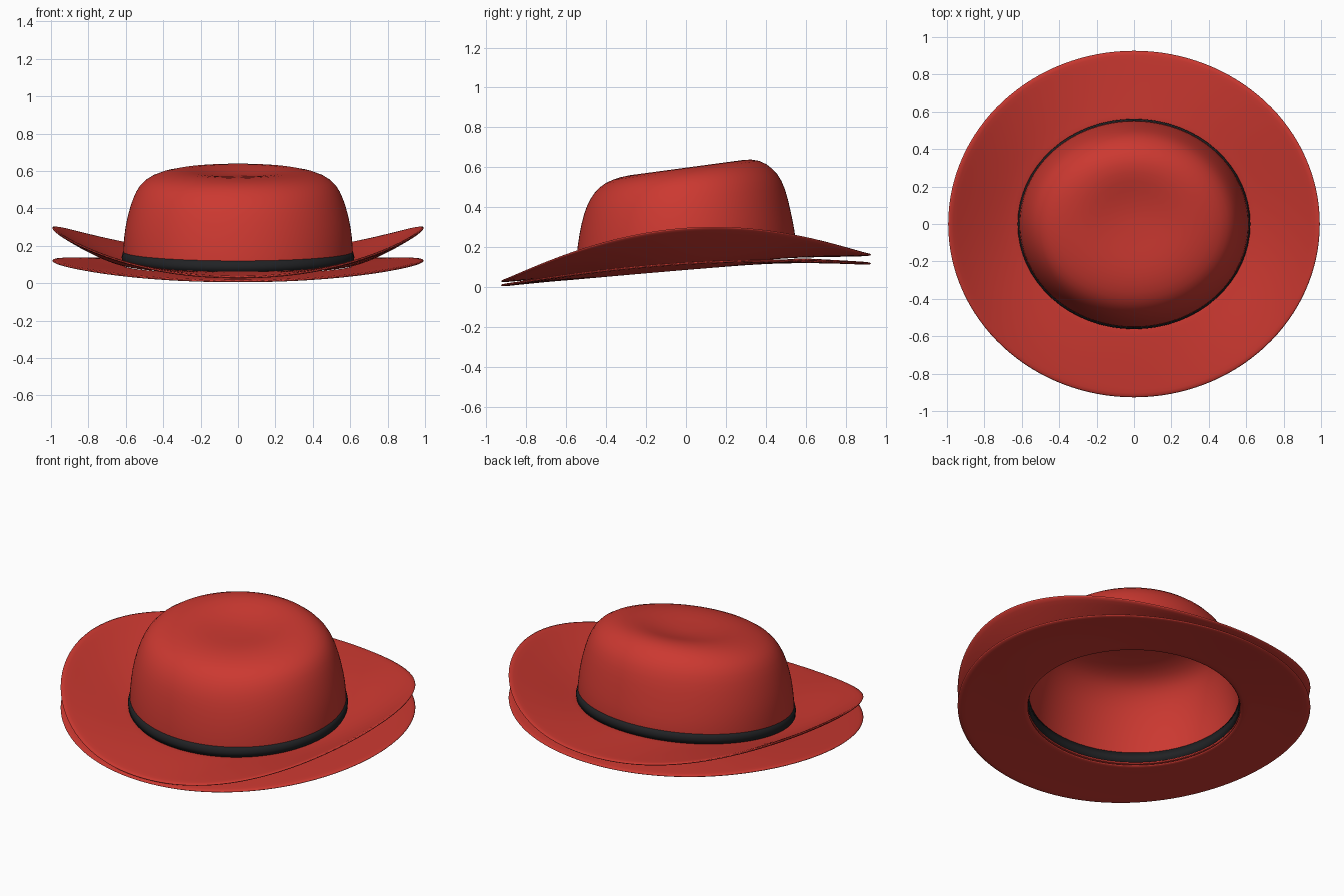
import bpy, bmesh
from math import sin, cos, pi

if "Cube" in bpy.data.objects:
    bpy.data.objects.remove(bpy.data.objects["Cube"])

SEG = 64


def material(name, col):
    m = bpy.data.materials.new(name)
    m.diffuse_color = col
    m.use_nodes = True
    m.node_tree.nodes["Principled BSDF"].inputs["Base Color"].default_value = m.diffuse_color
    return m


RED = material("red_felt", (0.6, 0.04, 0.03, 1))
BLACK = material("black_ribbon", (0.015, 0.016, 0.018, 1))


def loft(name, rings, mat, cap=False, closed=False, thick=0.0, subdiv=1):
    """Bridge elliptical rings (rx, ry, height function of y) into a surface."""
    bm = bmesh.new()
    loops = []
    for rx, ry, zf in rings:
        pts = [(rx * cos(2 * pi * i / SEG), ry * sin(2 * pi * i / SEG)) for i in range(SEG)]
        loops.append([bm.verts.new((x, y, zf(y))) for x, y in pts])
    pairs = list(zip(loops, loops[1:]))
    if closed:
        pairs.append((loops[-1], loops[0]))
    for a, b in pairs:
        for i in range(SEG):
            j = (i + 1) % SEG
            bm.faces.new((a[i], a[j], b[j], b[i]))
    if cap:
        bm.faces.new(loops[-1])
    bmesh.ops.recalc_face_normals(bm, faces=bm.faces)
    me = bpy.data.meshes.new(name)
    bm.to_mesh(me)
    bm.free()
    me.materials.append(mat)
    ob = bpy.data.objects.new(name, me)
    bpy.context.collection.objects.link(ob)
    if thick:
        s = ob.modifiers.new("thickness", 'SOLIDIFY')
        s.thickness, s.offset = thick, 0
    if subdiv:
        ob.modifiers.new("smooth", 'SUBSURF').levels = subdiv
        ob.modifiers["smooth"].render_levels = subdiv
    for p in me.polygons:
        p.use_smooth = True
    return ob


def tilted(z, slope):
    return lambda y: z + slope * y


# Crown: rounded walls, sloping dented top (rx, ry, height, slope)
crown = [(.612, .55, .10, .10), (.609, .546, .20, .09), (.600, .53, .30, .06),
         (.573, .506, .41, .07), (.543, .477, .488, .10), (.503, .433, .545, .105),
         (.42, .37, .585, .135), (.30, .28, .598, .14), (.19, .18, .583, .10),
         (.10, .09, .572, .08), (.02, .02, .570, .05)]
loft("crown", [(a, b, tilted(z, s)) for a, b, z, s in crown], RED, cap=True, thick=.01)

# Ribbon band around the crown base
band = [(.62, .56, .112), (.622, .562, .14), (.615, .555, .169),
        (.60, .54, .169), (.60, .54, .112)]
loft("hat_band", [(a, b, tilted(z, .09)) for a, b, z in band], BLACK, closed=True, subdiv=0)


def brim(name, inner, outer_ends, lift, power):
    """Ring sheet from the crown base out to a rim raised at the sides."""
    z0, z1 = outer_ends
    rings = []
    for k in range(9):
        t = k / 8
        rx, ry = .605 + (.997 - .605) * t, .545 + (.93 - .545) * t

        def height(y, t=t, ry=ry):
            u = y / ry
            zin = inner[0] + inner[1] * u
            zout = (z0 + z1) / 2 + (z1 - z0) / 2 * u + lift * max(0, 1 - u * u) ** 1.1
            return zin + (zout - zin) * t ** power
        rings.append((rx, ry, height))
    return loft(name, rings, RED, thick=.014)


# Curled upper brim and flatter lower brim
brim("upper_brim", (.106, .05), (.030, .163), .203, 1.4)
brim("lower_brim", (.092, .047), (.009, .118), .058, 1.2)
